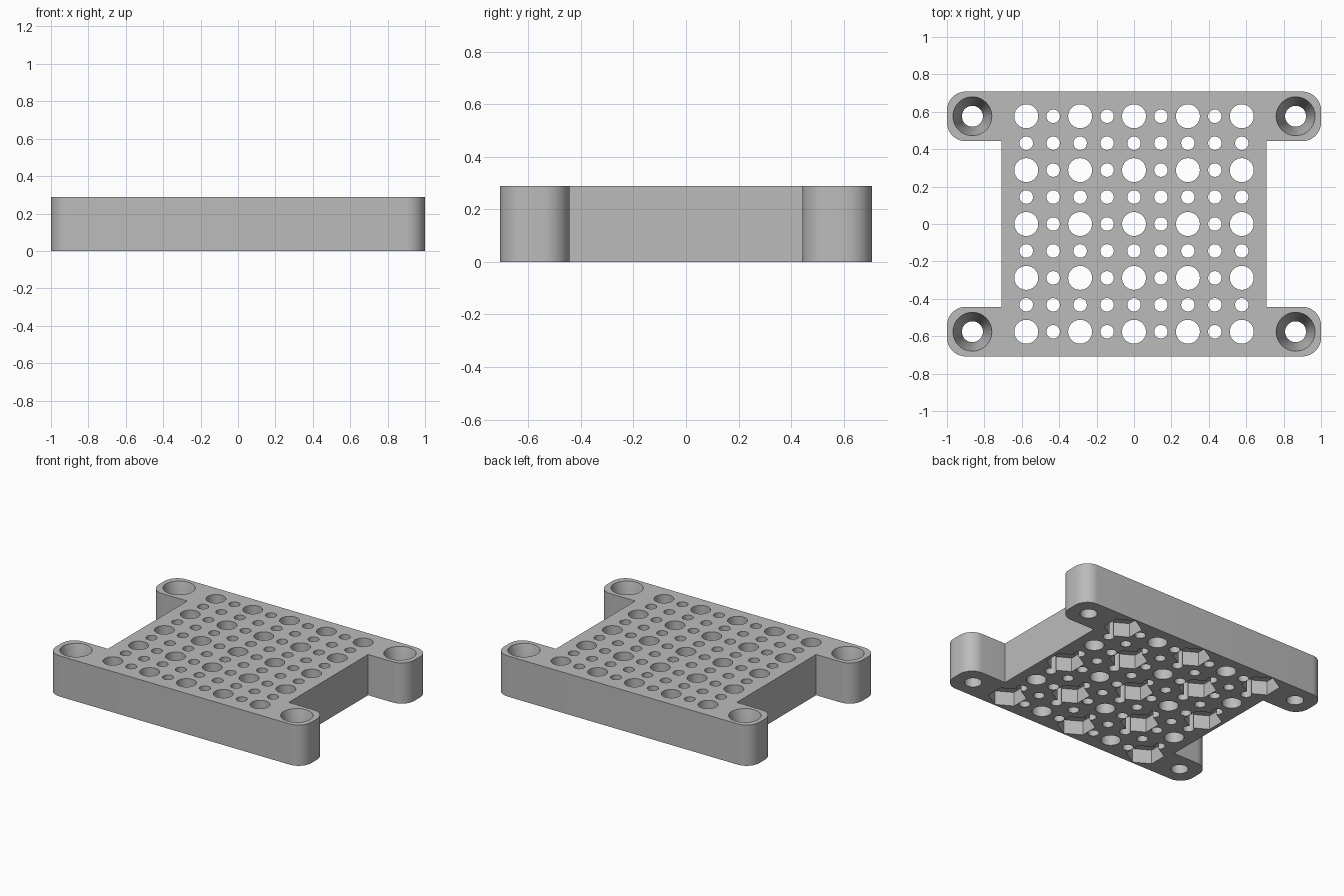
import bpy
import bmesh
from math import cos, sin, pi
from mathutils import Matrix

cube = bpy.data.objects.get("Cube")
if cube:
    bpy.data.objects.remove(cube, do_unlink=True)

HEIGHT = 0.288
PITCH = 0.144
BODY_X, ARM_X, HALF_Y, NOTCH_Y = 0.708, 1.0, 0.708, 0.443
CORNER = 0.1

gray = bpy.data.materials.new("plain gray")
gray.use_nodes = True
gray.diffuse_color = (0.5, 0.5, 0.5, 1)
gray.node_tree.nodes["Principled BSDF"].inputs["Base Color"].default_value = (0.5, 0.5, 0.5, 1)


def make_object(name, bm):
    bmesh.ops.recalc_face_normals(bm, faces=bm.faces)
    mesh = bpy.data.meshes.new(name)
    bm.to_mesh(mesh)
    bm.free()
    mesh.materials.append(gray)
    obj = bpy.data.objects.new(name, mesh)
    bpy.context.collection.objects.link(obj)
    return obj


def add_cone(bm, x, y, z0, z1, r0, r1, sides, turn=0.0):
    place = Matrix.Translation((x, y, (z0 + z1) / 2)) @ Matrix.Rotation(turn, 4, 'Z')
    bmesh.ops.create_cone(bm, cap_ends=True, segments=sides, radius1=r0,
                          radius2=r1, depth=z1 - z0, matrix=place)


def arc(cx, cy, start, steps=10):
    return [(cx + CORNER * cos(start + pi / 2 * i / steps),
             cy + CORNER * sin(start + pi / 2 * i / steps)) for i in range(steps + 1)]


# Plate outline: one quarter with a rounded mounting ear, mirrored around
quarter = [(BODY_X, NOTCH_Y)]
quarter += arc(ARM_X - CORNER, NOTCH_Y + CORNER, -pi / 2)
quarter += arc(ARM_X - CORNER, HALF_Y - CORNER, 0)
outline = []
for sx, sy in ((1, 1), (-1, 1), (-1, -1), (1, -1)):
    points = [(x * sx, y * sy) for x, y in quarter]
    outline += points if sx * sy > 0 else points[::-1]

bm = bmesh.new()
base = bm.faces.new([bm.verts.new((x, y, 0)) for x, y in outline])
top = bmesh.ops.extrude_face_region(bm, geom=[base])
bmesh.ops.translate(bm, vec=(0, 0, HEIGHT),
                    verts=[v for v in top["geom"] if isinstance(v, bmesh.types.BMVert)])
plate = make_object("mounting_plate", bm)

# Cutters: hole grid, hexagonal nut pockets underneath, tapered screw holes
holes, pockets, screws = bmesh.new(), bmesh.new(), bmesh.new()
for i in range(-4, 5):
    for j in range(-4, 5):
        x, y = i * PITCH, j * PITCH
        large = i % 2 == 0 and j % 2 == 0
        radius = 0.064 if large else 0.036
        add_cone(holes, x, y, -0.1, HEIGHT + 0.1, radius, radius, 40 if large else 28)
        if large and (i + j) % 4 == 0:
            add_cone(pockets, x, y, -0.1, 0.1, 0.123, 0.123, 6, pi / 2)

tapers = bmesh.new()
for sx in (-1, 1):
    for sy in (-1, 1):
        x, y = sx * 6 * PITCH, sy * 4 * PITCH
        add_cone(screws, x, y, -0.1, HEIGHT + 0.1, 0.056, 0.056, 40)
        # Taper continues above the plate at the same slope
        add_cone(tapers, x, y, 0.088, HEIGHT + 0.05, 0.056, 0.116, 40)

# Put a vertex, not a flat, of every hexagon on the y axis
bpy.context.view_layer.update()
for ring in (pockets,):
    ring.verts.ensure_lookup_table()
    first = ring.verts[0].co
    on_y = abs(first.x / PITCH - round(first.x / PITCH)) < 0.05
    if not on_y:
        for k in range(0, len(ring.verts), 12):
            group = ring.verts[k:k + 12]
            centre = sum((v.co for v in group), first * 0) / 12
            bmesh.ops.rotate(ring, verts=group, cent=centre, matrix=Matrix.Rotation(pi / 6, 3, 'Z'))

bpy.ops.object.select_all(action='DESELECT')
plate.select_set(True)
bpy.context.view_layer.objects.active = plate
for name, cutter_mesh in (("hole_cutter", holes), ("pocket_cutter", pockets),
                          ("screw_cutter", screws), ("taper_cutter", tapers)):
    cutter = make_object(name, cutter_mesh)
    cutter.hide_render = True
    cut = plate.modifiers.new(name, 'BOOLEAN')
    cut.operation = 'DIFFERENCE'
    cut.solver = 'EXACT'
    cut.object = cutter
    bpy.ops.object.modifier_apply(modifier=cut.name)
    bpy.data.objects.remove(cutter, do_unlink=True)

bpy.ops.object.shade_smooth_by_angle(angle=pi / 6)
